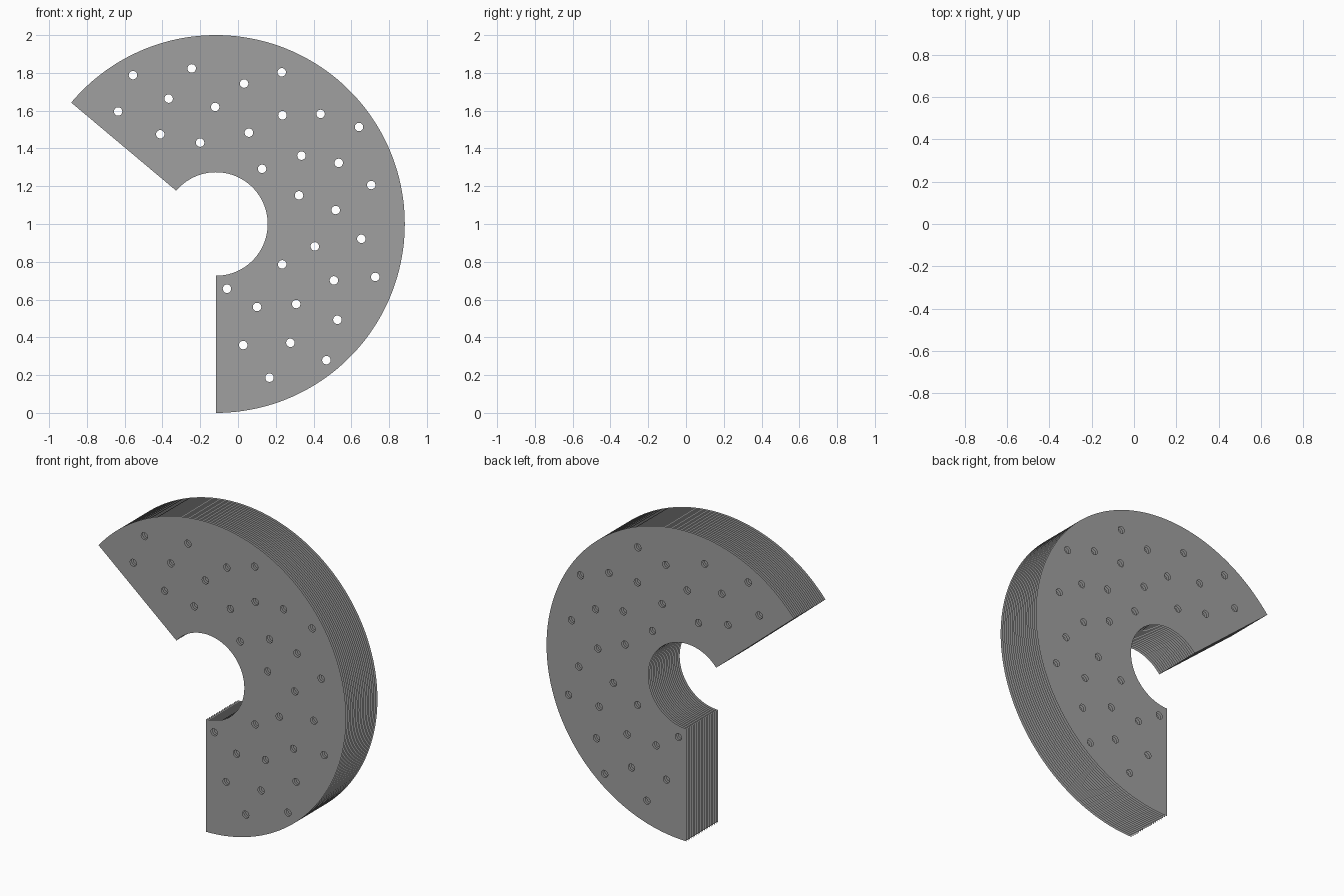
import bpy, bmesh
from math import radians, degrees, sin, cos, sqrt, pi
from mathutils import Vector

cube = bpy.data.objects.get("Cube")
if cube:
    bpy.data.objects.remove(cube, do_unlink=True)

CENTRE = Vector((-0.117, 0, 1))
OUTER, INNER = 1.0, 0.274
START, SWEEP = -90, 230          # degrees
SHEETS, DEPTH = 20, 0.32
HOLES, HOLE_RADIUS, MARGIN = 32, 0.0225, 0.059
GOLDEN = (sqrt(5) - 1) / 2


def polar(radius, angle, origin=CENTRE):
    a = radians(angle)
    return origin + Vector((radius * cos(a), 0, radius * sin(a)))


def arc(radius, start, sweep, steps):
    return [polar(radius, start + sweep * i / steps) for i in range(steps + 1)]


def add_loop(bm, points):
    verts = [bm.verts.new(p) for p in points]
    for a, b in zip(verts, verts[1:] + verts[:1]):
        bm.edges.new((a, b))


grey = bpy.data.materials.new("steel grey")
grey.use_nodes = True
colour = (0.35, 0.35, 0.35, 1)
grey.diffuse_color = colour
for node in grey.node_tree.nodes:
    if node.type == 'BSDF_PRINCIPLED':
        node.inputs["Base Color"].default_value = colour

# Outline of one ring-sector sheet
bm = bmesh.new()
add_loop(bm, arc(OUTER, START, SWEEP, 115) + arc(INNER, START, SWEEP, 115)[::-1])

# Round holes scattered evenly on a golden-ratio spiral
for k in range(HOLES):
    radius = sqrt(0.121 + 0.0239 * k)
    edge = degrees(MARGIN / radius)
    angle = START + edge + (k * GOLDEN % 1) * (SWEEP - 2 * edge)
    middle = polar(radius, angle)
    add_loop(bm, [polar(HOLE_RADIUS, 360 * i / 24, middle) for i in range(24)])

# Fill the sheet around the holes, facing the front
bmesh.ops.triangle_fill(bm, edges=bm.edges[:], use_beauty=True,
                        normal=Vector((0, -1, 0)))
for face in bm.faces:
    face.normal_update()
    if face.normal.y > 0:
        face.normal_flip()

mesh = bpy.data.meshes.new("sheet_stack")
bm.to_mesh(mesh)
bm.free()
mesh.materials.append(grey)
stack = bpy.data.objects.new("sheet_stack", mesh)
stack.location.y = -DEPTH / 2
bpy.context.collection.objects.link(stack)

# Stack of separate thin sheets from front to back
array = stack.modifiers.new("stack", 'ARRAY')
array.count = SHEETS
array.use_relative_offset = False
array.use_constant_offset = True
array.constant_offset_displace = (0, DEPTH / (SHEETS - 1), 0)
